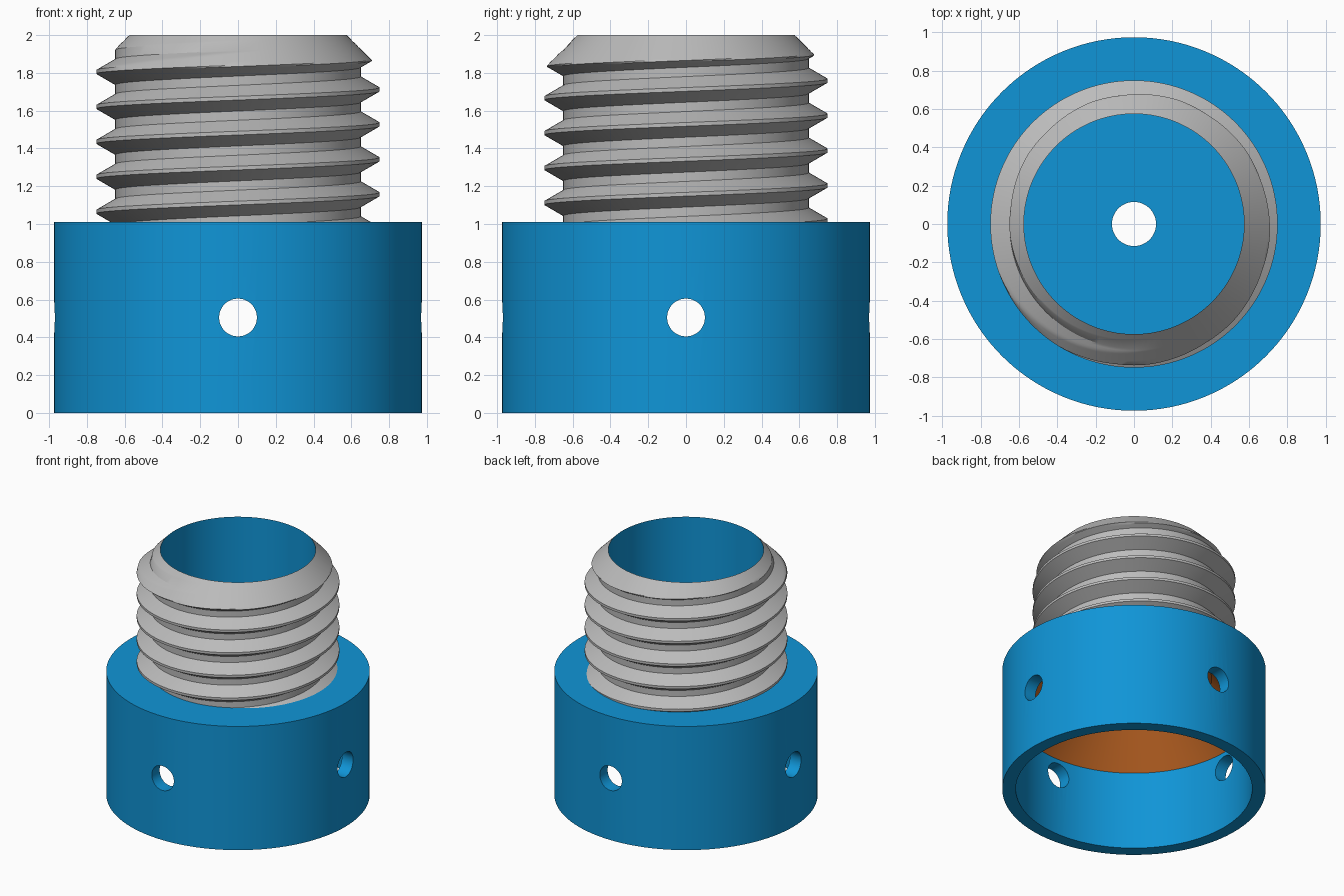
import bpy, bmesh, math

if "Cube" in bpy.data.objects:
    bpy.data.objects.remove(bpy.data.objects["Cube"])


def material(name, rgb):
    m = bpy.data.materials.new(name)
    m.use_nodes = True
    m.diffuse_color = (*rgb, 1)
    m.node_tree.nodes["Principled BSDF"].inputs["Base Color"].default_value = (*rgb, 1)
    return m


BLUE = material("blue", (0.005, 0.30, 0.68))
GREY = material("grey", (0.50, 0.50, 0.50))
ORANGE = material("orange", (0.60, 0.15, 0.02))


def make_object(name, bm, *mats):
    mesh = bpy.data.meshes.new(name)
    bm.to_mesh(mesh)
    bm.free()
    ob = bpy.data.objects.new(name, mesh)
    bpy.context.collection.objects.link(ob)
    for m in mats:
        mesh.materials.append(m)
    return ob


def select(ob):
    bpy.ops.object.select_all(action="DESELECT")
    ob.select_set(True)
    bpy.context.view_layer.objects.active = ob


def smooth(ob):
    select(ob)
    bpy.ops.object.shade_smooth_by_angle(angle=math.radians(25))


def revolve(profile, steps, painted=()):
    """Closed profile of (radius, height) turned about z."""
    bm = bmesh.new()
    rings = []
    for i in range(steps):
        a = math.tau * i / steps
        rings.append([bm.verts.new((r * math.cos(a), r * math.sin(a), z)) for r, z in profile])
    n = len(profile)
    for i in range(steps):
        p, q = rings[i], rings[(i + 1) % steps]
        for k in range(n):
            j = (k + 1) % n
            f = bm.faces.new((p[k], q[k], q[j], p[j]))
            f.material_index = 1 if k in painted else 0
    bmesh.ops.recalc_face_normals(bm, faces=bm.faces)
    return bm


# Collar: open socket below, sloped ceiling, pierced floor, bore lining above
BORE, TOP, SHOULDER, CEILING = 0.575, 2.0, 1.01, 0.94
outline = [(0.875, 0), (0.975, 0), (0.975, SHOULDER), (0.6, SHOULDER),
           (0.6, 1.97), (BORE, TOP), (BORE, SHOULDER), (0.115, SHOULDER),
           (0.115, CEILING), (BORE, CEILING), (0.875, 0.64)]
collar = make_object("collar", revolve(outline, 128, painted=(8, 9)), BLUE, ORANGE)

# Four side holes, drilled by two crossing rods
for name, rot in (("drill_x", (0, math.pi / 2, 0)), ("drill_y", (math.pi / 2, 0, 0))):
    bpy.ops.mesh.primitive_cylinder_add(vertices=48, radius=0.1, depth=2.4,
                                        location=(0, 0, 0.505), rotation=rot)
    drill = bpy.context.object
    drill.name = name
    drill.hide_render = True
    drill.data.materials.append(BLUE)
    mod = collar.modifiers.new(name, "BOOLEAN")
    mod.operation = "DIFFERENCE"
    mod.solver = "EXACT"
    mod.object = drill
    select(collar)
    bpy.ops.object.modifier_apply(modifier=mod.name)
    bpy.data.objects.remove(drill)
smooth(collar)

# Screw thread: right-handed helix, trimmed by the chamfer at the top
PITCH, CREST, ROOT, FLAT, FLANK, STEPS, CUTS = 0.185, 0.75, 0.65, 0.01, 0.058, 128, 8
flank = [FLAT + FLANK * c / CUTS for c in range(CUTS + 1)]
offsets = [-d for d in reversed(flank)] + flank
levels = []
for turn in range(8):
    for d in offsets:
        r = CREST - (CREST - ROOT) * (abs(d) - FLAT) / FLANK
        levels.append((r, 1.5275 + (turn - 4) * PITCH + d))

bm = bmesh.new()
columns = []
for i in range(STEPS + 1):
    a = math.tau * i / STEPS
    column = []
    for r, z in levels:
        z = min(max(z + PITCH * i / STEPS, 0.97), TOP)
        r = min(r, BORE + TOP - z)
        column.append(bm.verts.new((r * math.cos(a), r * math.sin(a), z)))
    columns.append(column)
for p, q in zip(columns, columns[1:]):
    for k in range(len(levels) - 1):
        bm.faces.new((p[k], q[k], q[k + 1], p[k + 1]))
bmesh.ops.remove_doubles(bm, verts=bm.verts, dist=0.0002)
bmesh.ops.dissolve_degenerate(bm, edges=bm.edges, dist=0.0001)
thread = make_object("screw_thread", bm, GREY)
smooth(thread)
